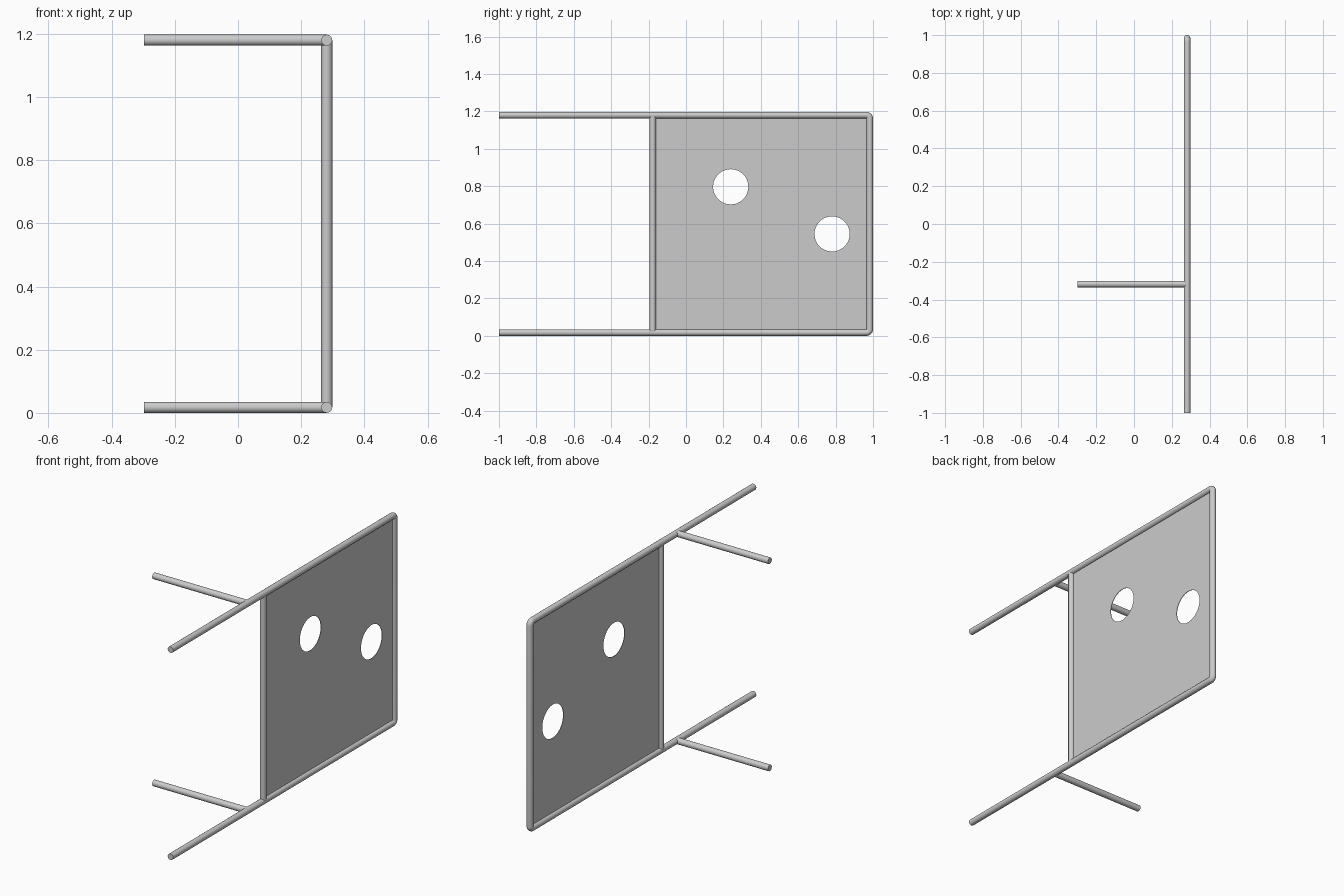
import bpy, bmesh
from math import sin, cos, pi

if "Cube" in bpy.data.objects:
    bpy.data.objects.remove(bpy.data.objects["Cube"])

R = 0.0175                      # tube radius
X = 0.281                       # plane of the frame
Z0, Z1 = R, 1.18                # lower and upper rail heights
Y0, Y1 = -1.0, 1.0 - R          # frame length
POST_Y, ARM_Y = -0.178, -0.318
HOLES = [(0.239, 0.797), (0.781, 0.545)]
HOLE_R = 0.094


def tube(name, points):
    """Round capped tube along a list of points."""
    cu = bpy.data.curves.new(name, 'CURVE')
    cu.dimensions = '3D'
    cu.bevel_depth = R
    cu.bevel_resolution = 6
    cu.use_fill_caps = True
    sp = cu.splines.new('POLY')
    sp.points.add(len(points) - 1)
    for p, co in zip(sp.points, points):
        p.co = (*co, 1)
    sp.use_smooth = True
    ob = bpy.data.objects.new(name, cu)
    bpy.context.collection.objects.link(ob)
    return ob


def bend(cy, cz, start, r=0.018, n=8):
    """Quarter-circle corner of the frame."""
    return [(X, cy + r * cos(start + i * pi / 2 / n), cz + r * sin(start + i * pi / 2 / n))
            for i in range(n + 1)]


# U-shaped outer frame with two tight bends at the back
b = 0.018
tube("outer_frame", [(X, Y0, Z0)] + bend(Y1 - b, Z0 + b, -pi / 2)
     + bend(Y1 - b, Z1 - b, 0) + [(X, Y0, Z1)])

# upright post closing the panel bay
tube("upright_post", [(X, POST_Y, Z0), (X, POST_Y, Z1)])

# side arms
for name, z in (("lower_arm", Z0), ("upper_arm", Z1)):
    tube(name, [(-0.298, ARM_Y, z), (X, ARM_Y, z)])

# thin panel with two round holes
bm = bmesh.new()
loops = [[(POST_Y, Z0), (Y1, Z0), (Y1, Z1), (POST_Y, Z1)]]
for cy, cz in HOLES:
    loops.append([(cy + HOLE_R * cos(2 * pi * i / 48), cz + HOLE_R * sin(2 * pi * i / 48))
                  for i in range(48)])
for loop in loops:
    vs = [bm.verts.new((X, y, z)) for y, z in loop]
    for i, v in enumerate(vs):
        bm.edges.new((v, vs[i - 1]))
bmesh.ops.triangle_fill(bm, edges=bm.edges[:], use_beauty=True, normal=(1, 0, 0))
me = bpy.data.meshes.new("panel")
bm.to_mesh(me)
bm.free()
panel = bpy.data.objects.new("panel", me)
bpy.context.collection.objects.link(panel)
thick = panel.modifiers.new("thickness", 'SOLIDIFY')
thick.thickness = 0.003
thick.offset = 0
